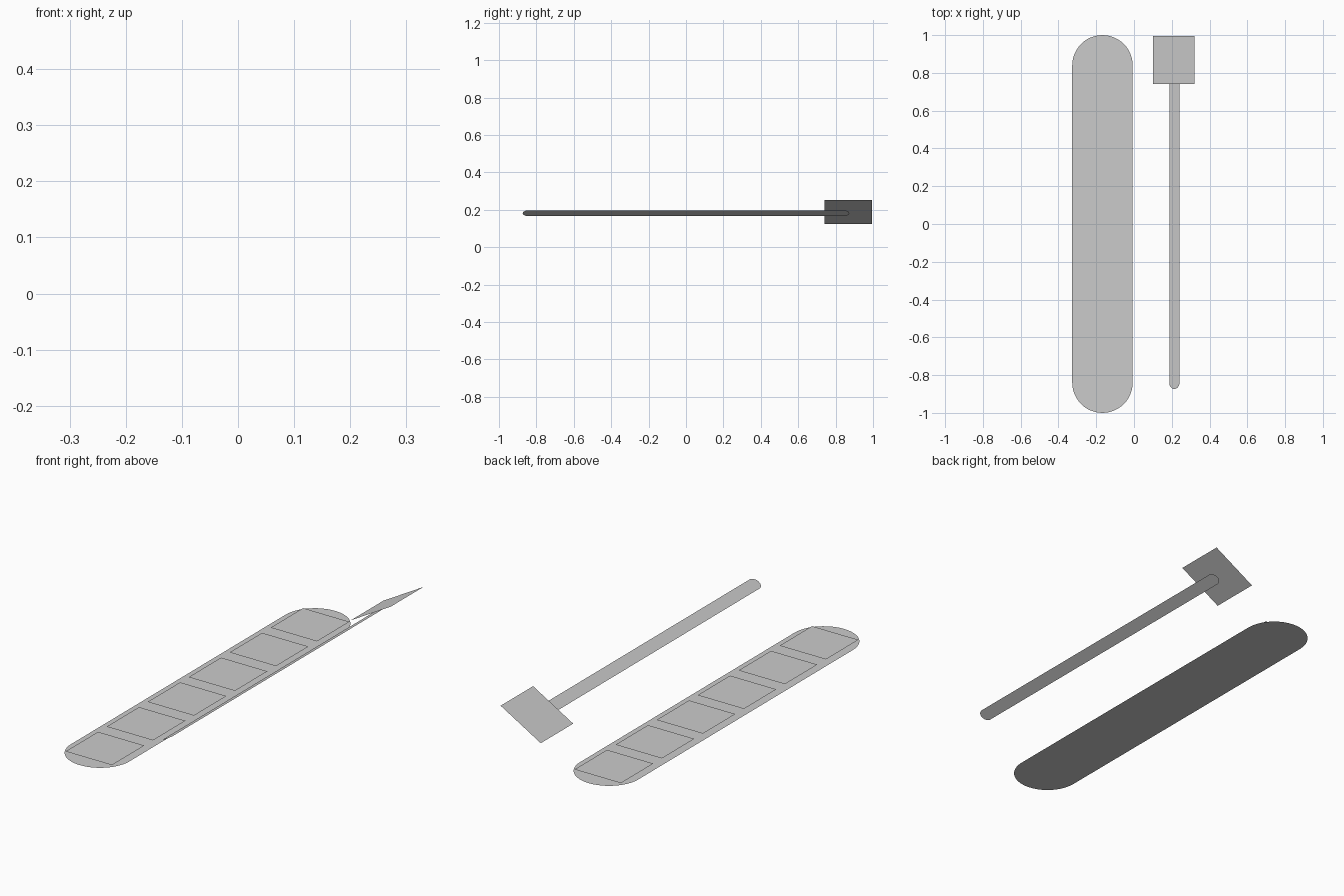
import bpy, bmesh
from math import cos, sin, pi, radians
from mathutils import Matrix

if "Cube" in bpy.data.objects:
    bpy.data.objects.remove(bpy.data.objects["Cube"])

LIFT = 0.007   # gap between a square and the strip below it
SIDE = 0.254


def sheet(name, points, matrix):
    """Single flat face from a 2D outline, placed by a matrix."""
    bm = bmesh.new()
    bm.faces.new([bm.verts.new((x, y, 0)) for x, y in points])
    bm.transform(matrix)
    me = bpy.data.meshes.new(name)
    bm.to_mesh(me)
    bm.free()
    ob = bpy.data.objects.new(name, me)
    bpy.context.collection.objects.link(ob)
    return ob


def capsule(radius, half, n=24):
    """Outline of a long strip with semicircular ends along y."""
    c = half - radius
    top = [(radius * cos(pi * i / n), c + radius * sin(pi * i / n)) for i in range(n + 1)]
    return top + [(-x, -y) for x, y in top]


def square(side, y=0.0):
    h = side / 2
    return [(-h, y - h), (h, y - h), (h, y + h), (-h, y + h)]


# Wide strip lying flat, with six square panels just above it
flat = Matrix.Translation((-0.167, 0, 0))
sheet("wide_strip", capsule(0.16, 1.0), flat)
for i in range(6):
    sheet(f"strip_panel_{i + 1}", square(SIDE, (i - 2.5) * 0.321),
          flat @ Matrix.Translation((0, 0, LIFT)))

# Tilted narrow strip with one square head panel above its back end
tilt = Matrix.Translation((0.2135, 0, 0.1815)) @ Matrix.Rotation(radians(-30), 4, 'Y')
sheet("narrow_strip", capsule(0.031, 0.873), tilt)
sheet("head_panel", square(SIDE, 0.867), tilt @ Matrix.Translation((0, 0, LIFT)))
